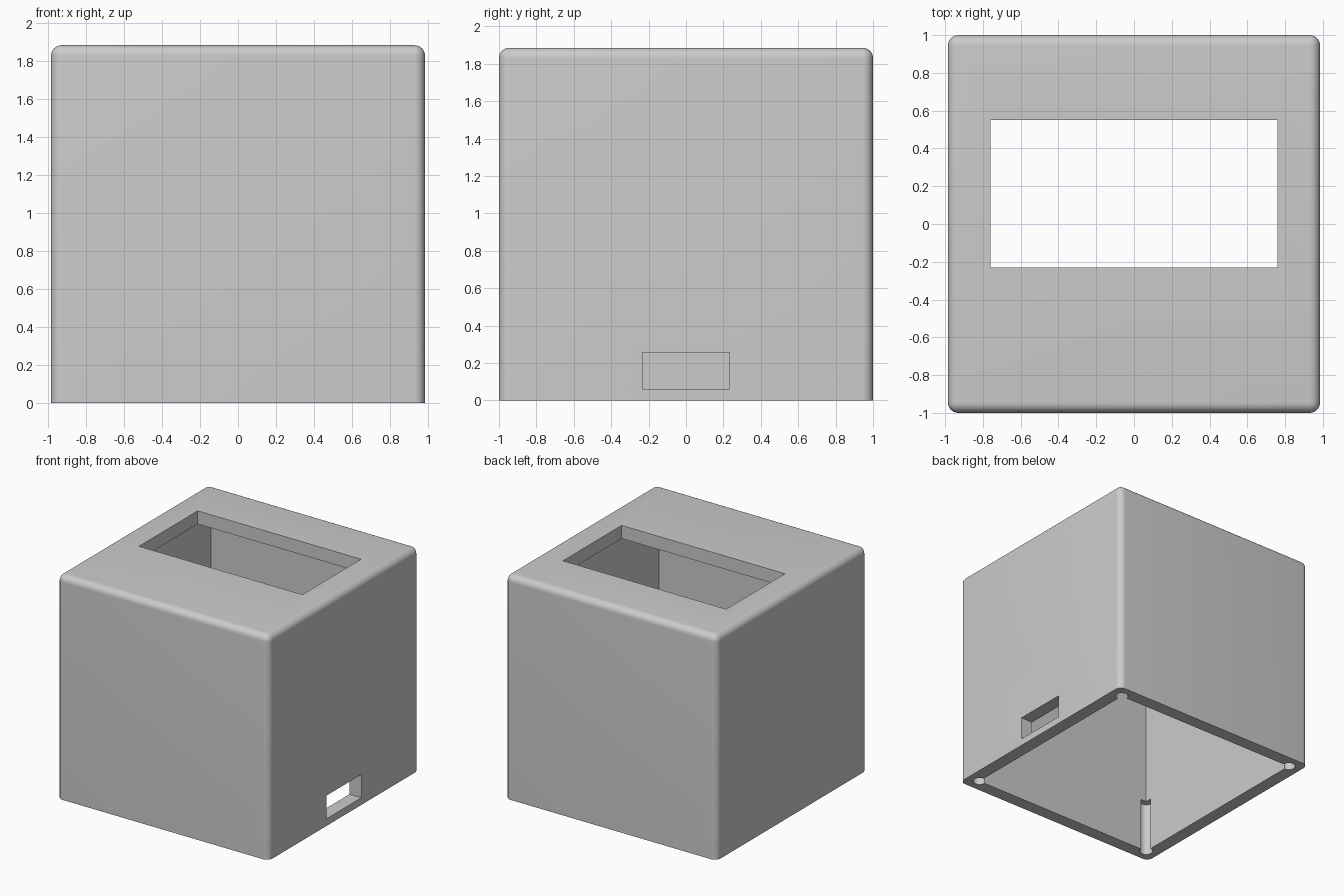
import bpy
import bmesh
from mathutils import Matrix, Vector
from math import radians

if "Cube" in bpy.data.objects:
    bpy.data.objects.remove(bpy.data.objects["Cube"], do_unlink=True)

WIDTH, DEPTH, HEIGHT = 1.97, 2.0, 1.885
WALL = 0.111
ROUND = 0.055

grey = bpy.data.materials.new("light grey plastic")
grey.use_nodes = True
colour = (0.6, 0.6, 0.6, 1)
grey.diffuse_color = colour
grey.node_tree.nodes["Principled BSDF"].inputs["Base Color"].default_value = colour


def add_object(name, bm):
    mesh = bpy.data.meshes.new(name)
    bm.to_mesh(mesh)
    bm.free()
    obj = bpy.data.objects.new(name, mesh)
    obj.data.materials.append(grey)
    bpy.context.collection.objects.link(obj)
    return obj


def box_mesh(low, high):
    low, high = Vector(low), Vector(high)
    bm = bmesh.new()
    matrix = Matrix.Translation((low + high) / 2) @ Matrix.Diagonal((*(high - low), 1))
    bmesh.ops.create_cube(bm, size=1, matrix=matrix)
    return bm


def cut(target, cutter):
    cutter.hide_render = True
    mod = target.modifiers.new("cut", "BOOLEAN")
    mod.operation = "DIFFERENCE"
    mod.solver = "EXACT"
    mod.object = cutter
    bpy.context.view_layer.objects.active = target
    bpy.ops.object.modifier_apply(modifier=mod.name)
    bpy.data.objects.remove(cutter, do_unlink=True)


# Outer shell, rounded everywhere except around the base
x, y = WIDTH / 2, DEPTH / 2
bm = box_mesh((-x, -y, 0), (x, y, HEIGHT))
edges = [e for e in bm.edges if any(v.co.z > 0.1 for v in e.verts)]
bmesh.ops.bevel(bm, geom=edges, offset=ROUND, segments=8, profile=0.5, affect="EDGES")
shell = add_object("enclosure_shell", bm)

# Cavity, open at the bottom
ix, iy = x - WALL, y - WALL
cut(shell, add_object("cavity_cutter", box_mesh((-ix, -iy, -0.2), (ix, iy, HEIGHT - WALL))))

# Display window in the top
cut(shell, add_object("window_cutter", box_mesh((-0.76, -0.23, 1.6), (0.76, 0.55, 2.1))))

# Cable slot in one side wall
cut(shell, add_object("slot_cutter", box_mesh((0.7, -0.232, 0.06), (1.2, 0.232, 0.255))))

# Screw holes breaking into the cavity corners
for sx in (-1, 1):
    for sy in (-1, 1):
        bm = bmesh.new()
        bmesh.ops.create_cone(bm, cap_ends=True, segments=32, radius1=0.053,
                              radius2=0.053, depth=0.66,
                              matrix=Matrix.Translation((sx * ix, sy * iy, 0.13))
                              @ Matrix.Rotation(radians(4), 4, "Z"))
        cut(shell, add_object("screw_hole_cutter", bm))

# Smooth rounding with crisp corners
bpy.ops.object.select_all(action="DESELECT")
shell.select_set(True)
bpy.context.view_layer.objects.active = shell
bpy.ops.object.shade_smooth_by_angle(angle=radians(30))
